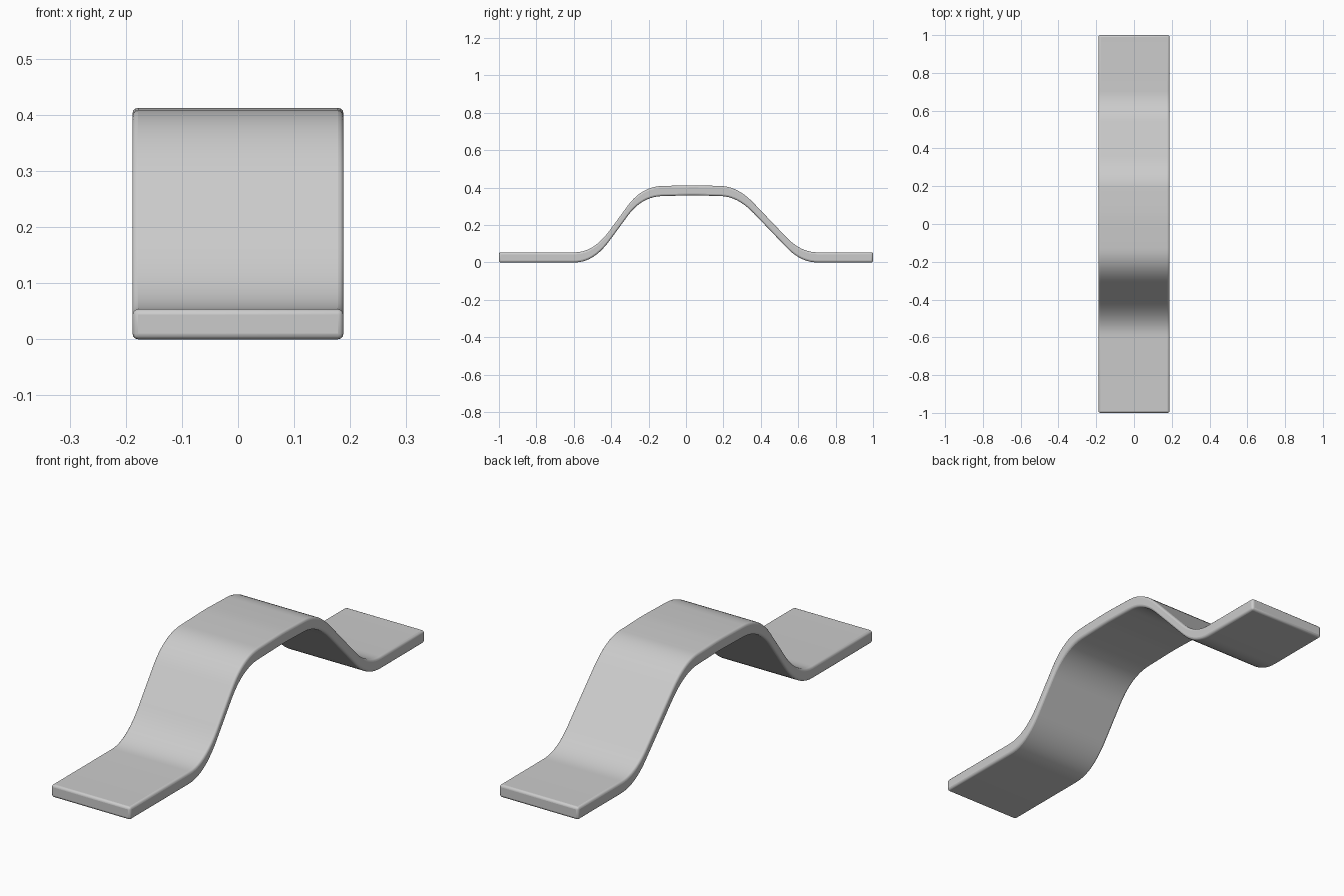
import bpy, bmesh
from mathutils import Vector

if "Cube" in bpy.data.objects:
    bpy.data.objects.remove(bpy.data.objects["Cube"])

HALF_W, THICK = 0.188, 0.054

# Corner points of the lower side profile (y, z) with rounding extents before/after in y
corners = [
    (-0.494, 0.0, 0.10, 0.085),
    (-0.236, 0.352, 0.075, 0.11),
    (0.04, 0.359, 0.03, 0.03),
    (0.277, 0.352, 0.09, 0.085),
    (0.614, 0.0, 0.075, 0.09),
]
ends = [Vector((-1.0, 0.0)), Vector((1.0, 0.0))]
pts = [ends[0]] + [Vector(c[:2]) for c in corners] + [ends[1]]


def rounded_path():
    path = [ends[0]]
    for i, (_, _, before, after) in enumerate(corners, 1):
        p, prev, nxt = pts[i], pts[i - 1], pts[i + 1]
        a = p.lerp(prev, before / (p.x - prev.x))
        b = p.lerp(nxt, after / (nxt.x - p.x))
        for k in range(11):
            t = k / 10
            path.append(a * (1 - t) ** 2 + p * 2 * t * (1 - t) + b * t * t)
    return path + [ends[1]]


# Bent strip: rectangular section swept along the path, sheared vertically
bm = bmesh.new()
rings = []
for q in rounded_path():
    rings.append([bm.verts.new((x, q.x, q.y + dz)) for x, dz in
                  ((-HALF_W, 0), (HALF_W, 0), (HALF_W, THICK), (-HALF_W, THICK))])
for r, s in zip(rings, rings[1:]):
    for i in range(4):
        j = (i + 1) % 4
        bm.faces.new((r[i], r[j], s[j], s[i]))
bm.faces.new(rings[0])
bm.faces.new(rings[-1])
bmesh.ops.recalc_face_normals(bm, faces=bm.faces)
me = bpy.data.meshes.new("bent_strip")
bm.to_mesh(me)
bm.free()
strip = bpy.data.objects.new("bent_strip", me)
bpy.context.collection.objects.link(strip)

# Softened edges
bev = strip.modifiers.new("soft_edges", 'BEVEL')
bev.width = 0.010
bev.segments = 3
bev.limit_method = 'ANGLE'
bev.angle_limit = 1.0
bev.use_clamp_overlap = False
bpy.context.view_layer.objects.active = strip
strip.select_set(True)
bpy.ops.object.shade_smooth_by_angle(angle=0.7)
